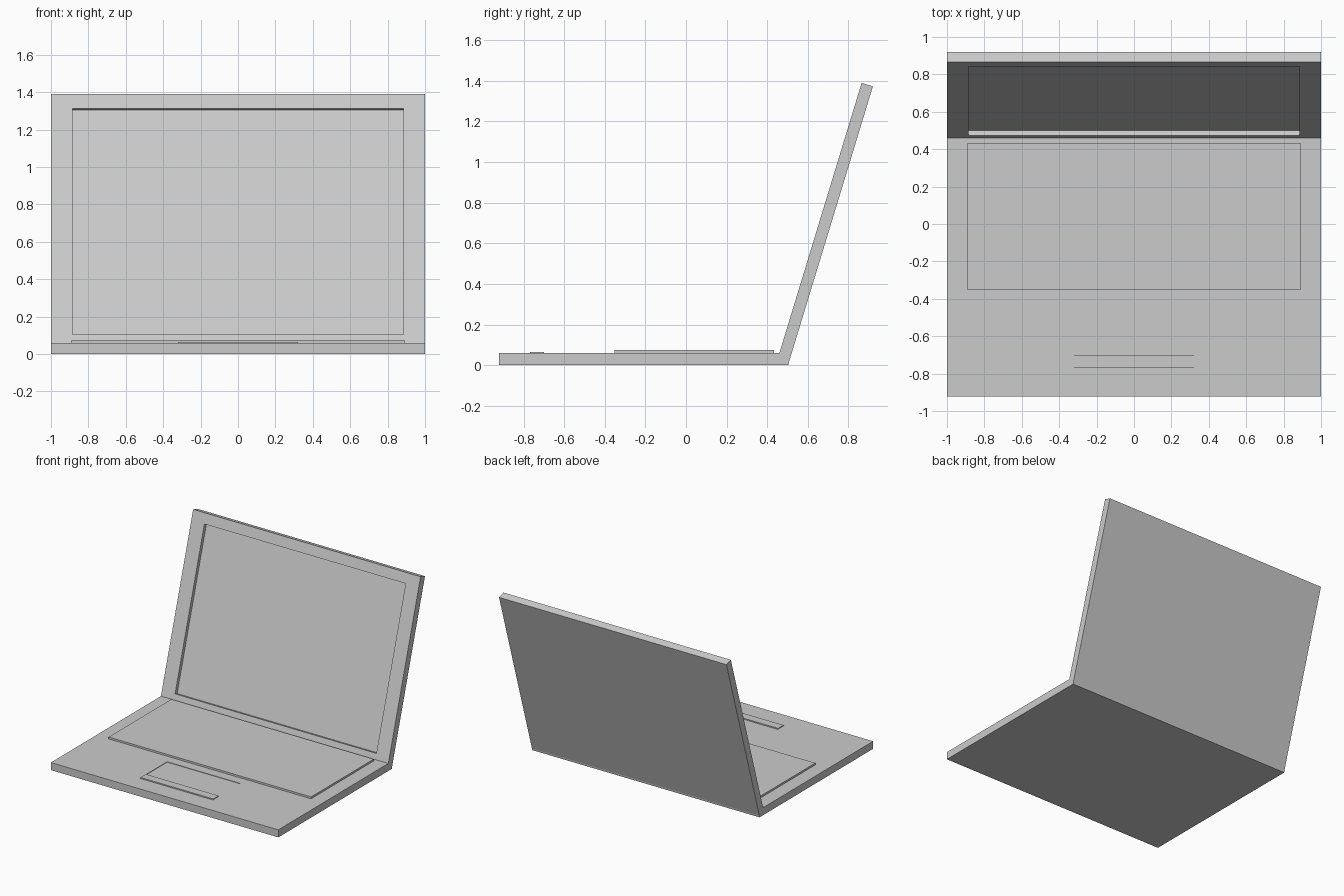
import bpy, bmesh
from math import atan2, sin, cos
from mathutils import Matrix, Vector

if "Cube" in bpy.data.objects:
    bpy.data.objects.remove(bpy.data.objects["Cube"])

HINGE = Vector((0, 0.46, 0.06))          # inner corner between deck and lid
TILT = atan2(0.405, 1.33)                # lid lean from vertical
LID_LEN, LID_THICK = 1.39, 0.058


def lid_point(along, depth):
    """(y, z) at a distance up the lid and behind its front face."""
    return (HINGE.y + along * sin(TILT) + depth * cos(TILT),
            HINGE.z + along * cos(TILT) - depth * sin(TILT))


def make_object(name, bm):
    bmesh.ops.recalc_face_normals(bm, faces=bm.faces)
    mesh = bpy.data.meshes.new(name)
    bm.to_mesh(mesh)
    bm.free()
    obj = bpy.data.objects.new(name, mesh)
    bpy.context.collection.objects.link(obj)
    return obj


def box(name, low, high, matrix=Matrix()):
    low, high = Vector(low), Vector(high)
    size = high - low
    bm = bmesh.new()
    local = Matrix.Translation((low + high) / 2) @ Matrix.Diagonal((*size, 1))
    bmesh.ops.create_cube(bm, size=1, matrix=matrix @ local)
    return make_object(name, bm)


def cut(target, cutter):
    mod = target.modifiers.new(cutter.name, 'BOOLEAN')
    mod.operation, mod.solver, mod.object = 'DIFFERENCE', 'EXACT', cutter
    cutter.hide_render = True
    cutter.hide_set(True)


# Body: deck and open lid from one side profile
profile = [(-0.922, 0), (0.505, 0), (0.507, 0.015), lid_point(LID_LEN, LID_THICK),
           lid_point(LID_LEN, 0), (HINGE.y, HINGE.z), (-0.922, HINGE.z)]
bm = bmesh.new()
face = bm.faces.new([bm.verts.new((-1, y, z)) for y, z in profile])
side = bmesh.ops.extrude_face_region(bm, geom=[face])['geom']
bmesh.ops.translate(bm, vec=(2, 0, 0),
                    verts=[v for v in side if isinstance(v, bmesh.types.BMVert)])
body = make_object("laptop_body", bm)

# Recessed screen
lid_matrix = Matrix.Translation(HINGE) @ Matrix.Rotation(-TILT, 4, 'X')
cut(body, box("screen_cutter", (-0.885, -0.1, 0.046), (0.885, 0.028, 1.31), lid_matrix))

# Shallow touchpad recess
cut(body, box("touchpad_cutter", (-0.322, -0.775, 0.056), (0.322, -0.43, 0.1)))

# Raised keyboard panel and touchpad button
box("keyboard_panel", (-0.89, -0.353, 0.055), (0.89, 0.434, 0.075))
box("touchpad_button", (-0.32, -0.768, 0.052), (0.32, -0.70, 0.065))
